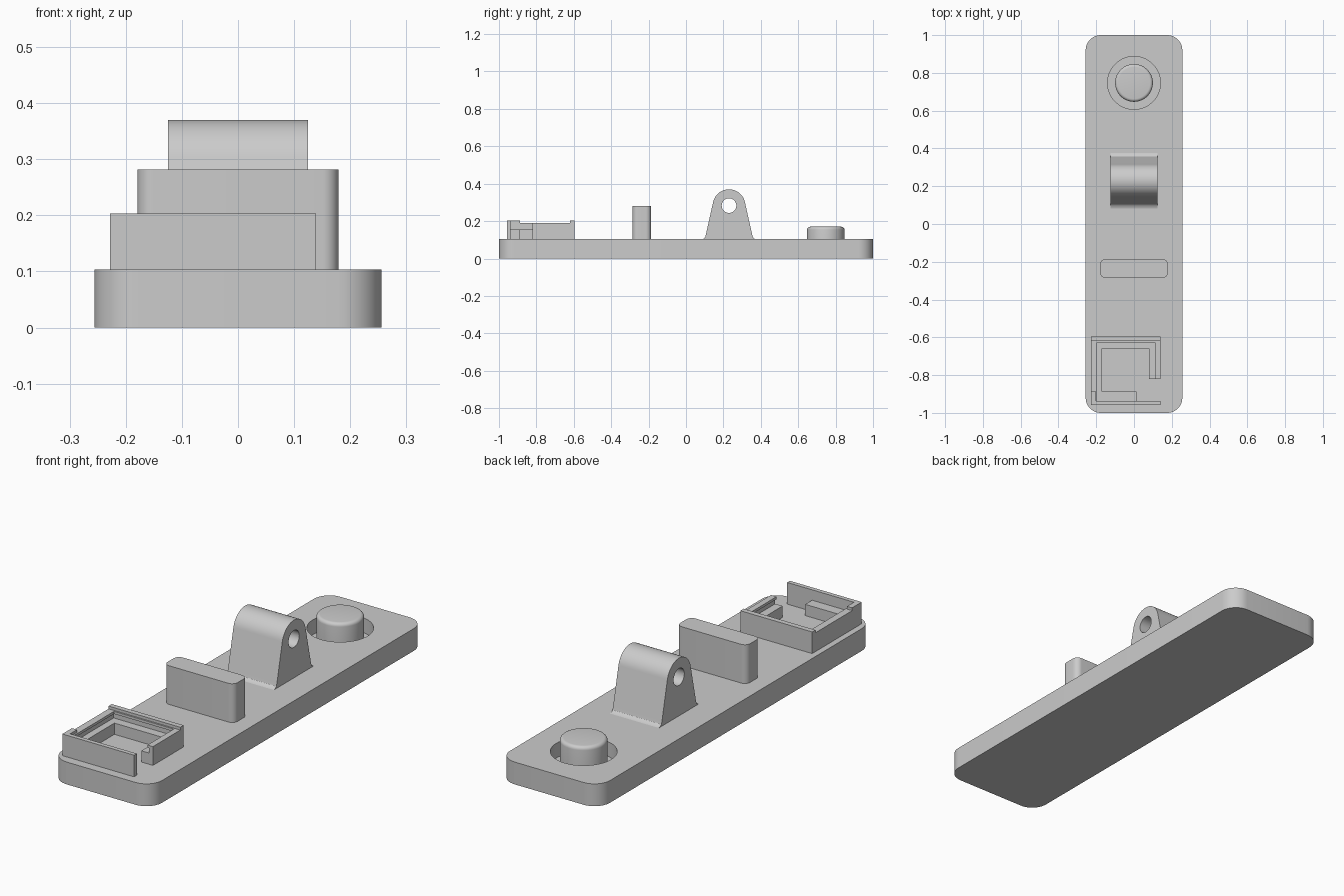
import bpy, bmesh, math
from mathutils import Matrix

cube = bpy.data.objects.get("Cube")
if cube:
    bpy.data.objects.remove(cube, do_unlink=True)

grey = bpy.data.materials.new("plain grey")
grey.use_nodes = True
COLOUR = (0.6, 0.6, 0.6, 1)
grey.diffuse_color = COLOUR
grey.node_tree.nodes["Principled BSDF"].inputs["Base Color"].default_value = COLOUR

TOP = 0.103     # upper face of the base plate


def finish(name, bm, smooth=True):
    bmesh.ops.recalc_face_normals(bm, faces=bm.faces)
    mesh = bpy.data.meshes.new(name)
    bm.to_mesh(mesh)
    bm.free()
    mesh.materials.append(grey)
    ob = bpy.data.objects.new(name, mesh)
    bpy.context.collection.objects.link(ob)
    if smooth:
        smooth_edges(ob)
    return ob


def activate(ob):
    bpy.ops.object.select_all(action='DESELECT')
    ob.select_set(True)
    bpy.context.view_layer.objects.active = ob


def smooth_edges(ob):
    activate(ob)
    bpy.ops.object.shade_smooth_by_angle(angle=math.radians(30))


def add_box(bm, x0, x1, y0, y1, z0, z1):
    size = Matrix.Diagonal((x1 - x0, y1 - y0, z1 - z0, 1))
    place = Matrix.Translation(((x0 + x1) / 2, (y0 + y1) / 2, (z0 + z1) / 2))
    return bmesh.ops.create_cube(bm, size=1, matrix=place @ size)["verts"]


def rounded_slab(name, half_x, y0, y1, z0, z1, radius):
    bm = bmesh.new()
    add_box(bm, -half_x, half_x, y0, y1, z0, z1)
    upright = [e for e in bm.edges
               if abs(e.verts[0].co.z - e.verts[1].co.z) > 0.01]
    bmesh.ops.bevel(bm, geom=upright, offset=radius, segments=10,
                    profile=0.5, affect='EDGES')
    return finish(name, bm)


def cylinder(name, radius, depth, place, round_top=0):
    bm = bmesh.new()
    bmesh.ops.create_cone(bm, cap_ends=True, segments=64, radius1=radius,
                          radius2=radius, depth=depth, matrix=place)
    if round_top:
        high = max(v.co.z for v in bm.verts) - 0.001
        rim = [e for e in bm.edges if all(v.co.z > high for v in e.verts)]
        bmesh.ops.bevel(bm, geom=rim, offset=round_top, segments=5,
                        profile=0.5, affect='EDGES')
    return finish(name, bm)


def cut(ob, cutter):
    mod = ob.modifiers.new("cut", 'BOOLEAN')
    mod.operation = 'DIFFERENCE'
    mod.solver = 'EXACT'
    mod.object = cutter
    activate(ob)
    bpy.ops.object.modifier_apply(modifier=mod.name)
    bpy.data.objects.remove(cutter, do_unlink=True)
    smooth_edges(ob)


# Base plate with a round well for the button
base = rounded_slab("base_plate", 0.256, -1, 1, 0, TOP, 0.08)
BUTTON_Y, WELL_FLOOR = 0.747, 0.035
cut(base, cylinder("well_cutter", 0.14, 0.2,
                   Matrix.Translation((0, BUTTON_Y, WELL_FLOOR + 0.1))))

# Button standing in the well
low, high = WELL_FLOOR - 0.005, 0.17
cylinder("button", 0.1, high - low,
         Matrix.Translation((0, BUTTON_Y, (low + high) / 2)), 0.016)

# Upright block
rounded_slab("upright_block", 0.179, -0.286, -0.186, TOP, 0.282, 0.028)

# Pivot lug: rounded head, sloping sides and flared feet, extruded along x
LUG_Y, LUG_Z, LUG_R, HALF = 0.23, 0.283, 0.087, 0.125
foot = [(0.147, TOP), (0.136, 0.106), (0.128, 0.113), (0.124, 0.127)]
head = [(LUG_R * math.cos(math.radians(a)),
         LUG_Z + LUG_R * math.sin(math.radians(a))) for a in range(12, 169, 6)]
profile = foot + head + [(-y, z) for y, z in reversed(foot)]
bm = bmesh.new()
side = bm.faces.new([bm.verts.new((-HALF, LUG_Y + y, z)) for y, z in profile])
extruded = bmesh.ops.extrude_face_region(bm, geom=[side], use_keep_orig=True)
bmesh.ops.translate(bm, vec=(2 * HALF, 0, 0),
                    verts=[v for v in extruded["geom"]
                           if isinstance(v, bmesh.types.BMVert)])
lug = finish("pivot_lug", bm)
cut(lug, cylinder("hole_cutter", 0.039, 0.5,
                  Matrix.Translation((0, LUG_Y, LUG_Z))
                  @ Matrix.Rotation(math.pi / 2, 4, 'Y')))

# Square holder: walls with a snap lip above an inner ledge, open at one corner
X0, X1, Y0, Y1 = -0.228, 0.139, -0.958, -0.596
LEDGE, LIP, LOW, HIGH = 0.155, 0.178, 0.19, 0.203
holder = {
    "holder_front_wall": [(X0, X1, Y0, -0.938, TOP, HIGH)],
    "holder_back_wall": [(X0, X1, -0.62, Y1, TOP, HIGH),
                         (-0.202, 0.118, -0.627, -0.62, LIP, LOW)],
    "holder_right_wall": [(X0, -0.202, -0.938, -0.62, TOP, LOW),
                          (X0, -0.202, -0.938, -0.888, LOW, HIGH),
                          (-0.202, -0.195, -0.938, -0.627, LIP, LOW)],
    "holder_left_wall": [(0.118, X1, -0.82, -0.62, TOP, LOW),
                         (0.111, 0.118, -0.82, -0.627, LIP, LOW)],
    "holder_ledge": [(-0.202, -0.17, -0.938, -0.62, TOP, LEDGE),
                     (-0.17, 0.08, -0.66, -0.62, TOP, LEDGE),
                     (0.08, 0.118, -0.82, -0.62, TOP, LEDGE),
                     (-0.17, 0.012, -0.938, -0.888, TOP, LEDGE)],
}
for name, boxes in holder.items():
    bm = bmesh.new()
    for box in boxes:
        add_box(bm, *box)
    finish(name, bm, smooth=False)
